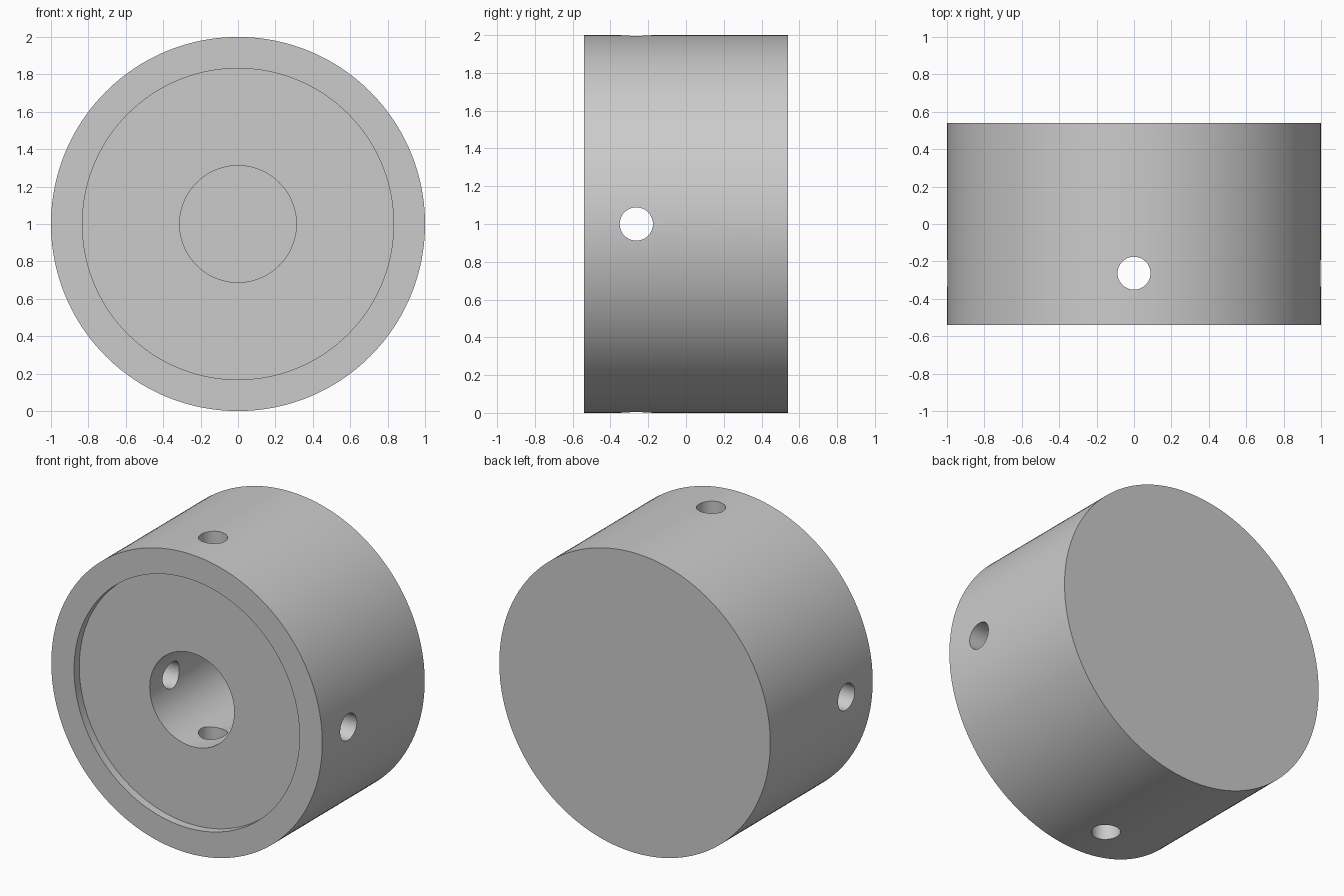
import bpy
import math
from mathutils import Matrix

cube = bpy.data.objects.get("Cube")
if cube:
    bpy.data.objects.remove(cube, do_unlink=True)

HALF = 0.54          # half the thickness
CENTRE_Z = 1.0
HOLE_Y = -0.263      # position of the cross holes

grey = bpy.data.materials.new("plain grey")
grey.use_nodes = True
colour = (0.6, 0.6, 0.6, 1)
grey.diffuse_color = colour
grey.node_tree.nodes["Principled BSDF"].inputs["Base Color"].default_value = colour


def cylinder(name, radius, start, end, axis="Y", sides=160):
    """Cylinder between two positions along an axis."""
    turn = {"X": (0, math.pi / 2, 0), "Y": (math.pi / 2, 0, 0), "Z": (0, 0, 0)}[axis]
    mid = (start + end) / 2
    place = {"X": (mid, HOLE_Y, CENTRE_Z), "Y": (0, mid, CENTRE_Z),
             "Z": (0, HOLE_Y, mid)}[axis]
    bpy.ops.mesh.primitive_cylinder_add(vertices=sides, radius=radius,
                                        depth=end - start, location=place, rotation=turn)
    obj = bpy.context.object
    obj.name = name
    obj.data.materials.append(grey)
    # Bake the placement into the mesh
    obj.data.transform(obj.matrix_basis)
    obj.matrix_basis = Matrix()
    return obj


# Solid round body
body = cylinder("collar_body", 1.0, -HALF, HALF)

# Front recess, blind shaft bore and the two crossing screw holes
cutters = [
    cylinder("recess_cutter", 0.832, -HALF - 0.2, -HALF + 0.055),
    cylinder("bore_cutter", 0.312, -HALF - 0.3, 0.28, sides=96),
    cylinder("side_hole_cutter", 0.088, -1.2, 1.2, "X", 48),
    cylinder("top_hole_cutter", 0.088, -0.2, 2.2, "Z", 48),
]
for cutter in cutters:
    cut = body.modifiers.new(cutter.name, "BOOLEAN")
    cut.operation = "DIFFERENCE"
    cut.solver = "EXACT"
    cut.object = cutter
    bpy.ops.object.select_all(action="DESELECT")
    body.select_set(True)
    bpy.context.view_layer.objects.active = body
    bpy.ops.object.modifier_apply(modifier=cut.name)
    bpy.data.objects.remove(cutter, do_unlink=True)

# Smooth round walls with crisp rims
bpy.ops.object.shade_smooth_by_angle(angle=math.radians(30))
